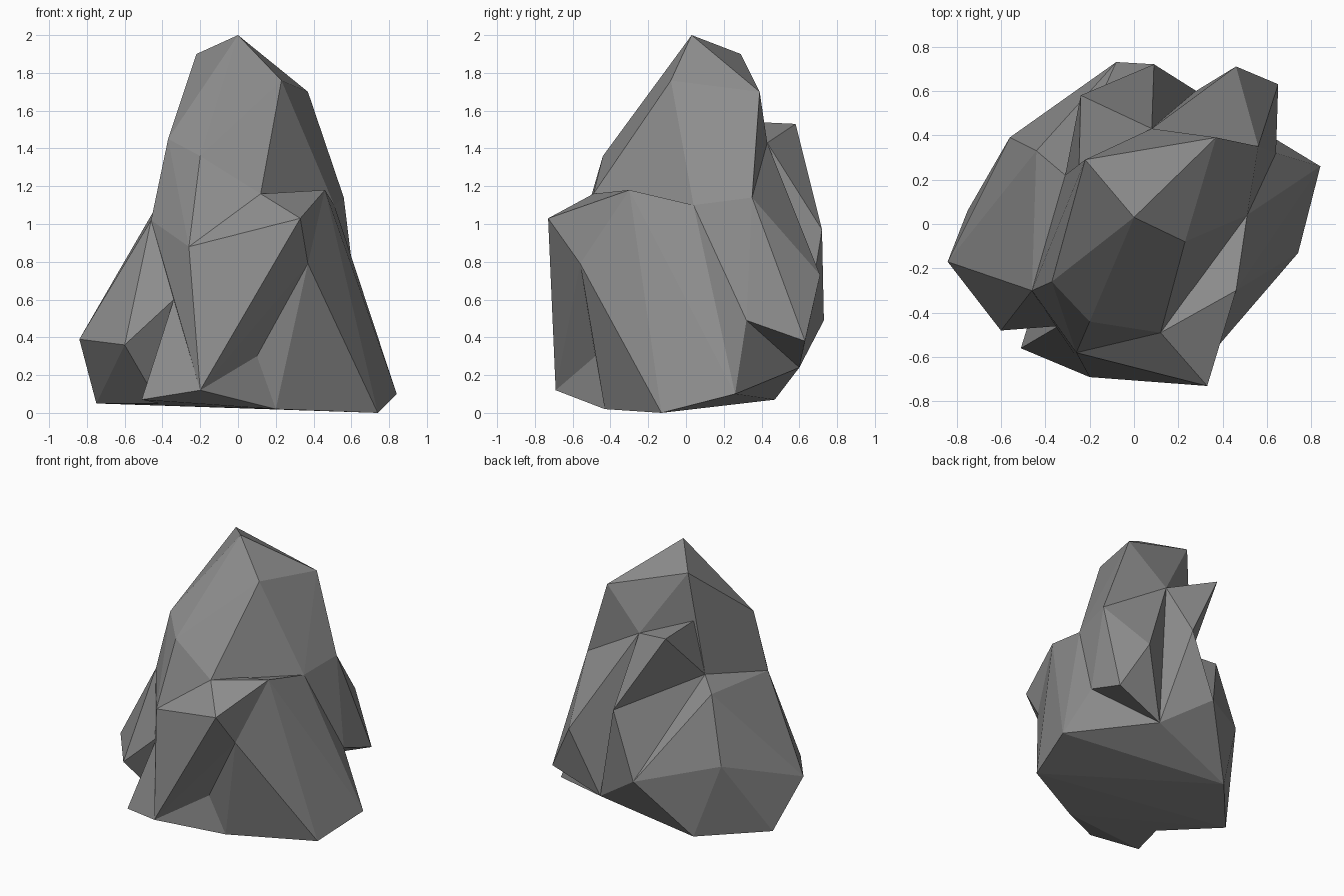
import bpy
import bmesh

cube = bpy.data.objects.get("Cube")
if cube:
    bpy.data.objects.remove(cube, do_unlink=True)

# One grey stone colour
stone = bpy.data.materials.new("grey_stone")
stone.use_nodes = True
grey = (0.27, 0.27, 0.27, 1)
stone.diffuse_color = grey
shader = stone.node_tree.nodes["Principled BSDF"]
shader.inputs["Base Color"].default_value = grey
shader.inputs["Roughness"].default_value = 0.9

# Named corners of the rock, shared between neighbouring chunks
summit = dict(
    apex=(0, .03, 2), peak_back=(-.22, .29, 1.9), peak_left=(.37, .39, 1.7),
    peak_front=(.23, -.08, 1.76), brow=(-.2, -.44, 1.36), cheek=(-.37, -.26, 1.45),
    spur_root=(-.25, .16, 1.55), spur_tip=(-.24, .58, 1.53), saddle=(.08, .43, 1.43),
)
shoulder = dict(
    hip=(-.46, -.3, 1.02), chin=(-.26, -.58, .88), ledge_in=(.12, -.49, 1.16),
    ledge_tip=(.33, -.73, 1.03), ledge_out=(.46, -.3, 1.18), side=(.51, .04, 1.1),
    side_back=(.56, .35, 1.14), gully_top=(.37, -.56, .79), nook=(-.31, .22, 1.15),
    nook_low=(-.44, .33, 1.08), rear_high=(.09, .72, .97),
)
skirt = dict(
    rear=(-.08, .73, .49), lobe_top=(.46, .71, .73), lobe_low=(.65, .63, .38),
    notch=(.64, .32, .49), flank=(-.56, .39, .6), elbow=(-.84, -.17, .39),
    knee=(-.6, -.48, .36), cleft=(-.34, -.46, .6), gully=(.1, -.48, .3),
)
foot = dict(
    toe_left=(.74, -.13, 0), heel_left=(.84, .26, .1), toe_mid=(.2, -.43, .02),
    toe_front=(-.2, -.69, .12), toe_right=(-.51, -.56, .07), arch=(-.42, -.27, .05),
    heel_right=(-.75, .06, .05), heel_back=(-.39, .47, .07), keel=(.28, .6, .24),
)
corners = {**summit, **shoulder, **skirt, **foot}

# Convex chunks; the valleys of the rock are where chunks meet
chunks = {
    "crag": "apex peak_back peak_left peak_front brow cheek hip chin ledge_in side "
            "side_back saddle nook",
    "back_spur": "spur_root spur_tip saddle rear_high nook",
    "rock_core": "nook side side_back saddle ledge_in hip cleft gully toe_mid arch "
                 "heel_back keel",
    "rear_buttress": "saddle rear_high rear keel nook heel_back",
    "rear_lobe": "saddle side_back lobe_top lobe_low keel notch side",
    "left_buttress": "ledge_out side gully_top toe_left heel_left toe_mid gully notch "
                     "keel ledge_in",
    "front_buttress": "hip chin ledge_in cleft toe_front gully ledge_out gully_top "
                      "ledge_tip",
    "front_foot": "cleft toe_right toe_front arch toe_mid gully",
    "right_buttress": "hip elbow knee cleft arch heel_right nook_low nook flank "
                      "heel_back rear",
    "base": "heel_left keel heel_back heel_right arch toe_mid toe_left",
}


def make_chunk(name, corner_names):
    """Wrap a faceted convex skin around the named corners."""
    bm = bmesh.new()
    for corner in corner_names.split():
        bm.verts.new(corners[corner])
    bmesh.ops.convex_hull(bm, input=bm.verts[:])
    loose = [v for v in bm.verts if not v.link_faces]
    bmesh.ops.delete(bm, geom=loose, context="VERTS")
    bmesh.ops.recalc_face_normals(bm, faces=bm.faces[:])
    mesh = bpy.data.meshes.new(name)
    bm.to_mesh(mesh)
    bm.free()
    mesh.materials.append(stone)
    obj = bpy.data.objects.new(name, mesh)
    bpy.context.collection.objects.link(obj)


for chunk_name, names in chunks.items():
    make_chunk(chunk_name, names)
